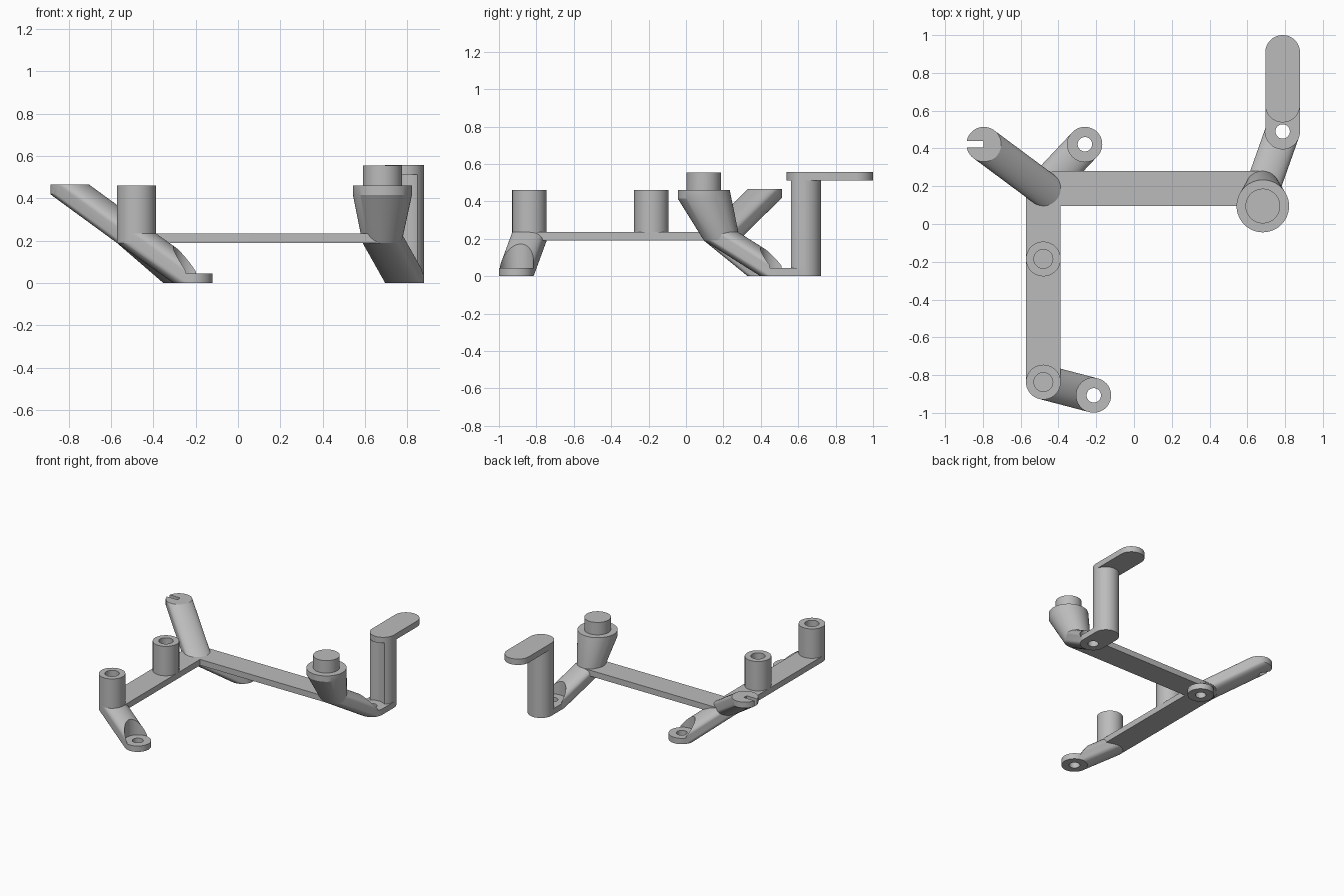
import bpy, bmesh, math
from mathutils import Vector

cube = bpy.data.objects.get("Cube")
if cube:
    bpy.data.objects.remove(cube, do_unlink=True)

R = 0.092          # common rounded end radius
T = 0.045          # plate thickness
DECK = 0.19        # underside of the frame bars
HOLE = 0.038
SEGMENTS = 64

grey = bpy.data.materials.new("Plain grey")
grey.use_nodes = True
COLOUR = (0.5, 0.5, 0.5, 1)
grey.diffuse_color = COLOUR
grey.node_tree.nodes["Principled BSDF"].inputs["Base Color"].default_value = COLOUR


def disc(x, y, z, r=R, h=T):
    """Points on the rims of an upright disc with its underside at z."""
    angles = [2 * math.pi * i / SEGMENTS for i in range(SEGMENTS)]
    return [Vector((x + r * math.cos(a), y + r * math.sin(a), level))
            for level in (z, z + h) for a in angles]


def block(x0, x1, y0, y1, z0, z1):
    return [Vector((x, y, z)) for x in (x0, x1) for y in (y0, y1) for z in (z0, z1)]


def hull(name, *point_sets):
    """Solid wrapped tightly around all the given points."""
    bm = bmesh.new()
    for points in point_sets:
        for p in points:
            bm.verts.new(p)
    bmesh.ops.remove_doubles(bm, verts=bm.verts[:], dist=0.00001)
    result = bmesh.ops.convex_hull(bm, input=bm.verts[:])
    spare = {g for g in result["geom_interior"] + result["geom_unused"]
             if isinstance(g, bmesh.types.BMVert)}
    bmesh.ops.delete(bm, geom=list(spare), context="VERTS")
    bmesh.ops.dissolve_limit(bm, angle_limit=0.005, verts=bm.verts[:], edges=bm.edges[:])
    bmesh.ops.recalc_face_normals(bm, faces=bm.faces[:])
    mesh = bpy.data.meshes.new(name)
    bm.to_mesh(mesh)
    bm.free()
    mesh.materials.append(grey)
    obj = bpy.data.objects.new(name, mesh)
    bpy.context.collection.objects.link(obj)
    return obj


def part(name, *point_sets, cuts=()):
    """Hull with cuts taken out, smooth on its curved sides."""
    obj = hull(name, *point_sets)
    bpy.ops.object.select_all(action="DESELECT")
    obj.select_set(True)
    bpy.context.view_layer.objects.active = obj
    for points in cuts:
        cutter = hull("cutter", points)
        cutter.hide_render = True
        mod = obj.modifiers.new("Cut", "BOOLEAN")
        mod.operation = "DIFFERENCE"
        mod.solver = "EXACT"
        mod.object = cutter
        bpy.ops.object.modifier_apply(modifier=mod.name)
        bpy.data.objects.remove(cutter, do_unlink=True)
    bpy.ops.object.shade_smooth_by_angle(angle=math.radians(25))
    return obj


# Main joints, in plan
corner = (-0.48, 0.188)
front_end = (-0.48, -0.837)
right_end = (0.68, 0.188)
right_foot = (0.787, 0.49)
hook = (0.787, 0.63)

# Frame bars
part("side_bar", disc(*corner, DECK), disc(*front_end, DECK))
part("cross_bar", disc(*corner, DECK), disc(*right_end, DECK))


def screw_hole(foot):
    return disc(*foot, -0.1, HOLE, 0.3)


def screw_pocket(foot, top=0.6):
    return disc(*foot, T, R + 0.0005, top - T)


# Slanted legs, each ending in a flat foot with a screw hole
for name, top, foot in (("front_leg", front_end, (-0.213, -0.907)),
                        ("back_leg", corner, (-0.26, 0.422)),
                        ("right_leg", right_end, right_foot)):
    part(name, disc(*top, DECK), disc(*foot, 0),
         cuts=(screw_pocket(foot), screw_hole(foot)))

# Hollow posts on the side bar
for name, y in (("front_post", front_end[1]), ("middle_post", -0.185)):
    part(name, disc(front_end[0], y, DECK, R, 0.27),
         cuts=(disc(front_end[0], y, DECK + T, 0.05, 0.4),))

# Rising arm with a slot in its tip
part("slotted_arm", disc(*corner, DECK), disc(-0.795, 0.422, 0.42),
     cuts=(block(-1, -0.797, 0.405, 0.439, 0, 0.6),))

# Flared pedestal with a round peg
part("pedestal", disc(*right_end, DECK), disc(0.682, 0.095, 0.415, 0.139))
part("pedestal_peg", disc(0.682, 0.095, 0.45, R, 0.105))

# Tall hook: base, upright and overhanging plate
part("hook_base", disc(*right_foot, 0), disc(*hook, 0), cuts=(screw_hole(right_foot),))
part("hook_upright", disc(*hook, 0, R, 0.52), cuts=(screw_pocket(right_foot, 0.512),))
part("hook_plate", disc(*hook, 0.512), disc(hook[0], 0.908, 0.512))
